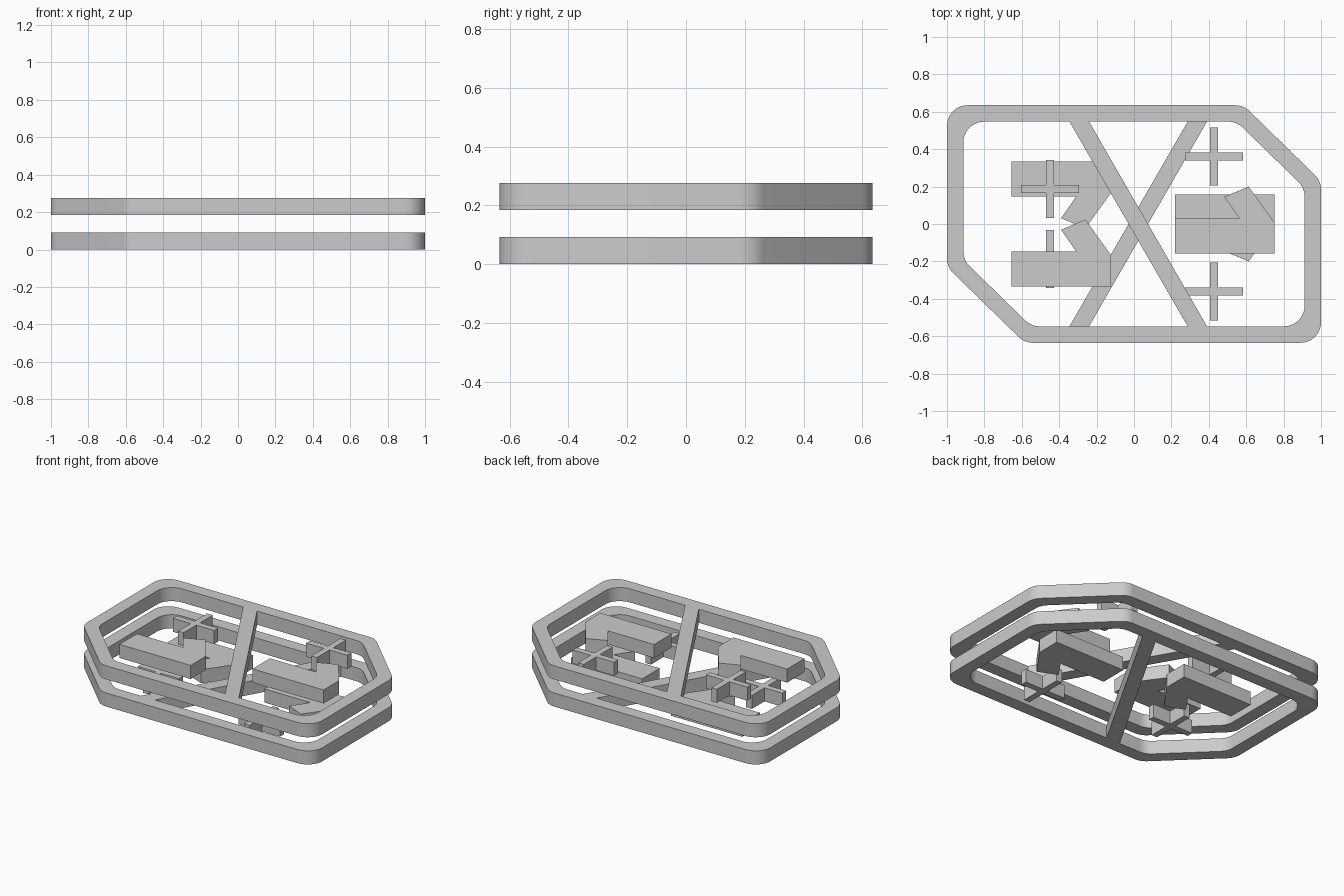
import bpy, bmesh
from math import sin
from mathutils import Matrix, Vector

if "Cube" in bpy.data.objects:
    bpy.data.objects.remove(bpy.data.objects["Cube"], do_unlink=True)

THICK = 0.092
WIDTH = 0.088
RADIUS = 0.11

grey = bpy.data.materials.new("light_grey")
grey.use_nodes = True
grey.diffuse_color = (0.6, 0.6, 0.6, 1)
grey.node_tree.nodes["Principled BSDF"].inputs["Base Color"].default_value = (0.6, 0.6, 0.6, 1)


def finish(name, bm):
    bmesh.ops.recalc_face_normals(bm, faces=bm.faces[:])
    mesh = bpy.data.meshes.new(name)
    bm.to_mesh(mesh)
    bm.free()
    mesh.materials.append(grey)
    obj = bpy.data.objects.new(name, mesh)
    bpy.context.collection.objects.link(obj)
    return obj


def prism(name, outline, z, flip):
    """Flat outline extruded upward, mirrored front to back when flip is -1."""
    bm = bmesh.new()
    face = bm.faces.new([bm.verts.new((x, y * flip, z)) for x, y in outline])
    ext = bmesh.ops.extrude_face_region(bm, geom=[face])
    top = [v for v in ext["geom"] if isinstance(v, bmesh.types.BMVert)]
    bmesh.ops.translate(bm, verts=top, vec=(0, 0, THICK))
    finish(name, bm)


def rounded(corners, radius, steps=10):
    """Replace each corner of a counter-clockwise outline by an arc."""
    points = []
    for i, c in enumerate(corners):
        a = (corners[i - 1] - c).normalized()
        b = (corners[(i + 1) % len(corners)] - c).normalized()
        opening = a.angle(b)
        centre = c + (a + b).normalized() * radius / sin(opening / 2)
        # Outward direction of the incoming side, turned step by step
        spoke = Vector((-a.y, a.x)) * radius
        turn = 3.14159265 - opening
        points += [centre + Matrix.Rotation(turn * k / steps, 2) @ spoke
                   for k in range(steps + 1)]
    return points


def inset(corners, width):
    """Move every side of a counter-clockwise outline inward."""
    result = []
    for i, c in enumerate(corners):
        d1 = (c - corners[i - 1]).normalized()
        d2 = (corners[(i + 1) % len(corners)] - c).normalized()
        n1, n2 = Vector((-d1.y, d1.x)), Vector((-d2.y, d2.x))
        result.append(c + (n1 + n2) * width / (1 + n1.dot(n2)))
    return result


# Frame outline: a rectangle with two opposite corners cut off
half_outline = [Vector(p) for p in ((1, -0.635), (1, 0.23), (0.585, 0.635))]
corners = half_outline + [-p for p in half_outline]
outer = rounded(corners, RADIUS)
inner = rounded(inset(corners, WIDTH), RADIUS)


def frame(name, z):
    bm = bmesh.new()
    loops = [[bm.verts.new((p.x, p.y, h)) for p in ring]
             for ring, h in ((outer, z), (outer, z + THICK), (inner, z + THICK), (inner, z))]
    count = len(outer)
    for i in range(4):
        a, b = loops[i], loops[(i + 1) % 4]
        for k in range(count):
            n = (k + 1) % count
            bm.faces.new((a[k], a[n], b[n], b[k]))
    obj = finish(name, bm)
    for o in bpy.context.selected_objects:
        o.select_set(False)
    obj.select_set(True)
    bpy.context.view_layer.objects.active = obj
    bpy.ops.object.shade_smooth_by_angle()


# Outlines of the parts inside each frame
edge = 0.635 - WIDTH
bar = [(-0.345, edge), (0.287, -edge), (0.39, -edge), (-0.24, edge)]
pistol = [(0, 0), (0.533, 0), (0.533, 0.165), (0.395, 0.357),
          (0.265, 0.302), (0.345, 0.187), (0, 0.187)]
arm, thin = 0.155, 0.021
quarter = [(arm, thin), (thin, thin), (thin, arm)]
cross = []
for c, s in ((1, 0), (0, 1), (-1, 0), (0, -1)):
    cross += [(x * c - y * s, x * s + y * c) for x, y in quarter]


def shifted(outline, dx, dy):
    return [(x + dx, y + dy) for x, y in outline]


# Two layers; the lower one has its inner parts mirrored front to back
for layer, z, flip in (("lower", 0, -1), ("upper", 2 * THICK, 1)):
    frame(layer + "_frame", z)
    prism(layer + "_diagonal_bar", bar, z, flip)
    prism(layer + "_right_pistol", shifted(pistol, -0.655, -0.333), z, flip)
    prism(layer + "_left_pistol", shifted(pistol, 0.218, -0.157), z, flip)
    prism(layer + "_right_cross", shifted(cross, -0.45, 0.187), z, flip)
    prism(layer + "_left_cross", shifted(cross, 0.427, 0.36), z, flip)
